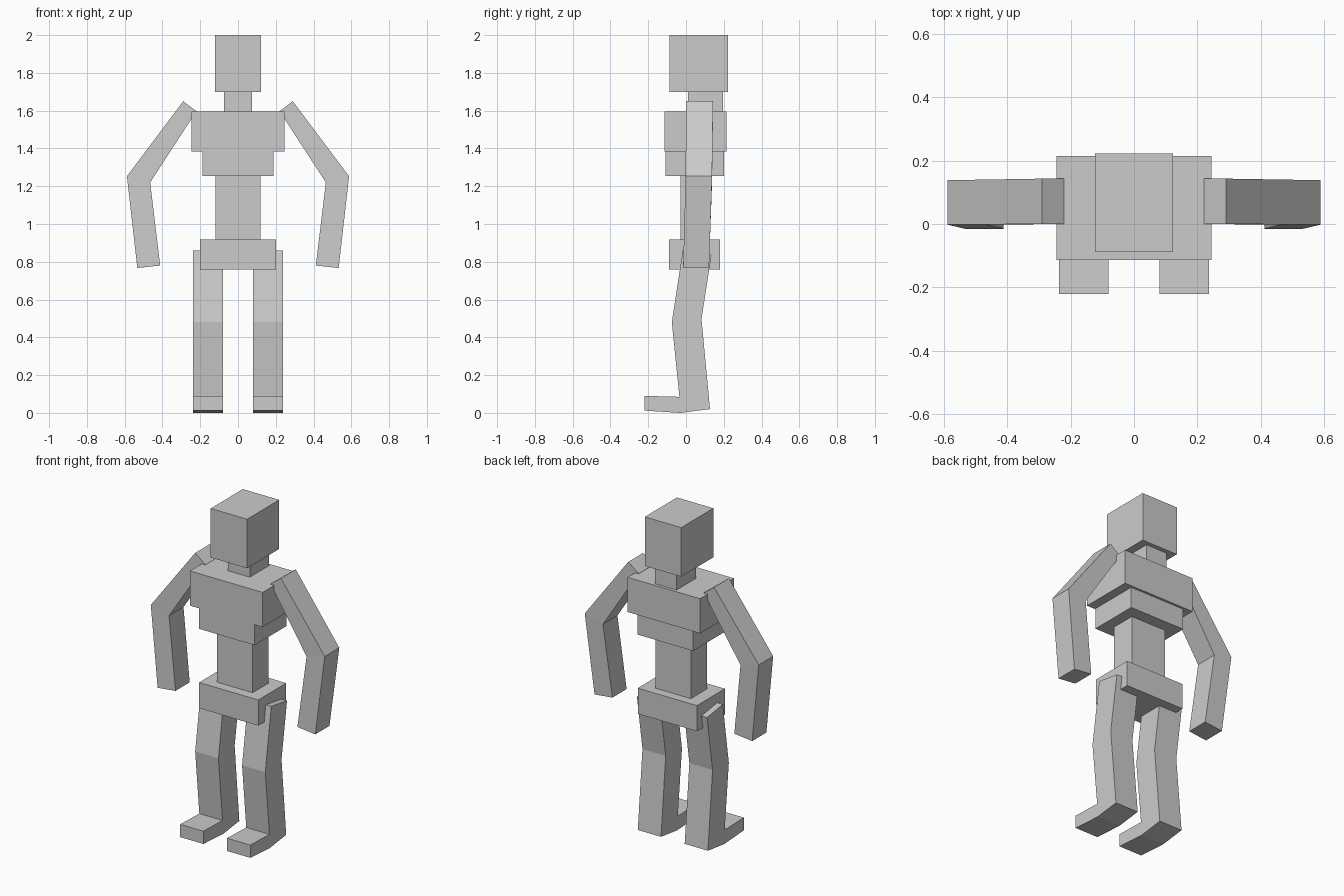
import bpy, bmesh

if "Cube" in bpy.data.objects:
    bpy.data.objects.remove(bpy.data.objects["Cube"])


def make_object(name, bm):
    bmesh.ops.recalc_face_normals(bm, faces=bm.faces)
    mesh = bpy.data.meshes.new(name)
    bm.to_mesh(mesh)
    bm.free()
    obj = bpy.data.objects.new(name, mesh)
    bpy.context.collection.objects.link(obj)
    return obj


def box(name, half_x, y0, y1, z0, z1):
    bm = bmesh.new()
    bmesh.ops.create_cube(bm, size=1)
    for v in bm.verts:
        v.co = (v.co.x * 2 * half_x,
                y0 + (v.co.y + 0.5) * (y1 - y0),
                z0 + (v.co.z + 0.5) * (z1 - z0))
    return make_object(name, bm)


def loft(name, rings):
    # quads between matching rings, closed by a face at each end
    bm = bmesh.new()
    loops = [[bm.verts.new(p) for p in ring] for ring in rings]
    n = len(loops[0])
    for a, b in zip(loops, loops[1:]):
        for i in range(n):
            j = (i + 1) % n
            bm.faces.new((a[i], a[j], b[j], b[i]))
    bm.faces.new(loops[0])
    bm.faces.new(loops[-1])
    return make_object(name, bm)


# Head and torso blocks: half width, y range, z range
box("head", 0.123, -0.088, 0.222, 1.70, 2.0)
box("neck", 0.073, 0.01, 0.195, 1.58, 1.71)
box("chest", 0.245, -0.113, 0.214, 1.383, 1.595)
box("ribs", 0.188, -0.108, 0.20, 1.255, 1.39)
box("waist", 0.12, -0.03, 0.125, 0.90, 1.265)
box("pelvis", 0.20, -0.09, 0.18, 0.76, 0.917)

# Arm sections: inner (x, z), outer (x, z), front y, back y
arm_sections = [
    ((0.22, 1.597), (0.29, 1.65), 0.0, 0.143),    # shoulder
    ((0.465, 1.22), (0.588, 1.253), -0.002, 0.138),  # elbow
    ((0.412, 0.78), (0.533, 0.767), -0.015, 0.122),  # wrist
]
# Leg side profile (y, z), from hip front down to the toe and up the back
leg_profile = [
    (-0.017, 0.86), (-0.075, 0.48), (-0.035, 0.085), (-0.22, 0.09),
    (-0.22, 0.012), (-0.03, 0.0), (0.127, 0.02), (0.082, 0.497), (0.135, 0.837),
]

for side, s in (("right", 1), ("left", -1)):
    loft(side + "_arm", [
        [(s * i[0], f, i[1]), (s * o[0], f, o[1]),
         (s * o[0], b, o[1]), (s * i[0], b, i[1])]
        for i, o, f, b in arm_sections])
    loft(side + "_leg", [[(s * x, y, z) for y, z in leg_profile]
                         for x in (0.08, 0.237)])
